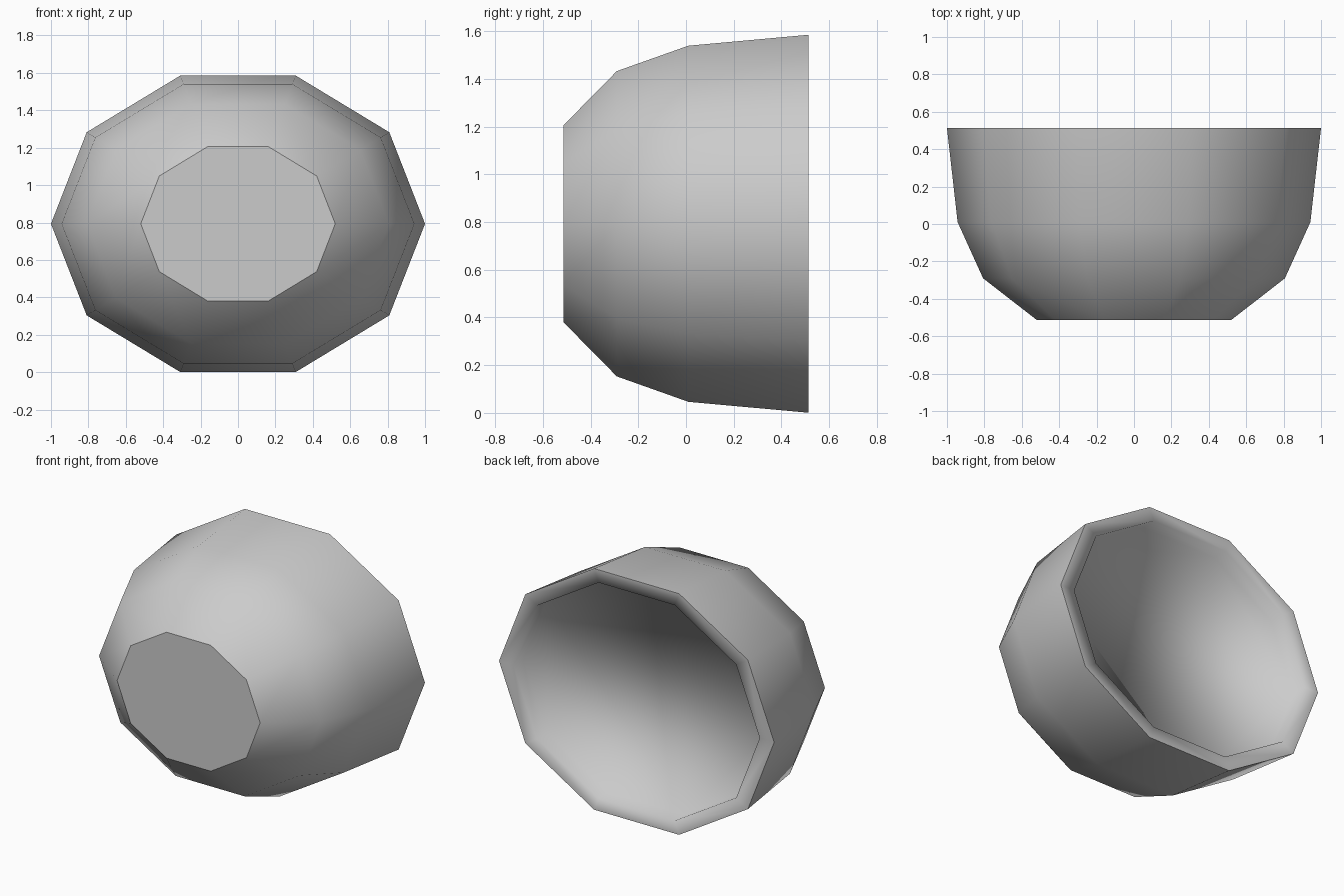
import bpy, bmesh
from math import cos, sin, pi

cube = bpy.data.objects.get("Cube")
if cube:
    bpy.data.objects.remove(cube, do_unlink=True)

SIDES, MID_Z = 10, 0.793

grey = bpy.data.materials.new("plain grey")
grey.use_nodes = True
colour = (0.6, 0.6, 0.6, 1)
grey.diffuse_color = colour
grey.node_tree.nodes["Principled BSDF"].inputs["Base Color"].default_value = colour

# Profile from outer base, over the rim, to the shallow recessed floor: (y, x radius, z radius)
profile = [
    (-0.513, 0.52, 0.435), (-0.29, 0.807, 0.673), (0.01, 0.943, 0.785), (0.513, 1.0, 0.833),
    (0.513, 0.895, 0.745), (0.41, 0.895, 0.745),
]
OUTER_RIM = 3

bm = bmesh.new()
rings = []
for y, rx, rz in profile:
    angles = [2 * pi * i / SIDES for i in range(SIDES)]
    rings.append([bm.verts.new((rx * cos(a), y, MID_Z + rz * sin(a))) for a in angles])

# Walls and rim
for low, high in zip(rings, rings[1:]):
    for i in range(SIDES):
        j = (i + 1) % SIDES
        bm.faces.new((low[i], low[j], high[j], high[i]))

# Flat base and recessed floor
bm.faces.new(rings[0])
bm.faces.new(rings[-1])
bmesh.ops.recalc_face_normals(bm, faces=bm.faces)

# Smooth walls, with crisp edges only around the base and the outer rim
for face in bm.faces:
    face.smooth = True
for ring in (rings[0], rings[OUTER_RIM]):
    for i in range(SIDES):
        bm.edges.get((ring[i], ring[(i + 1) % SIDES])).smooth = False

mesh = bpy.data.meshes.new("bowl")
bm.to_mesh(mesh)
bm.free()
mesh.materials.append(grey)
bpy.context.collection.objects.link(bpy.data.objects.new("bowl", mesh))
